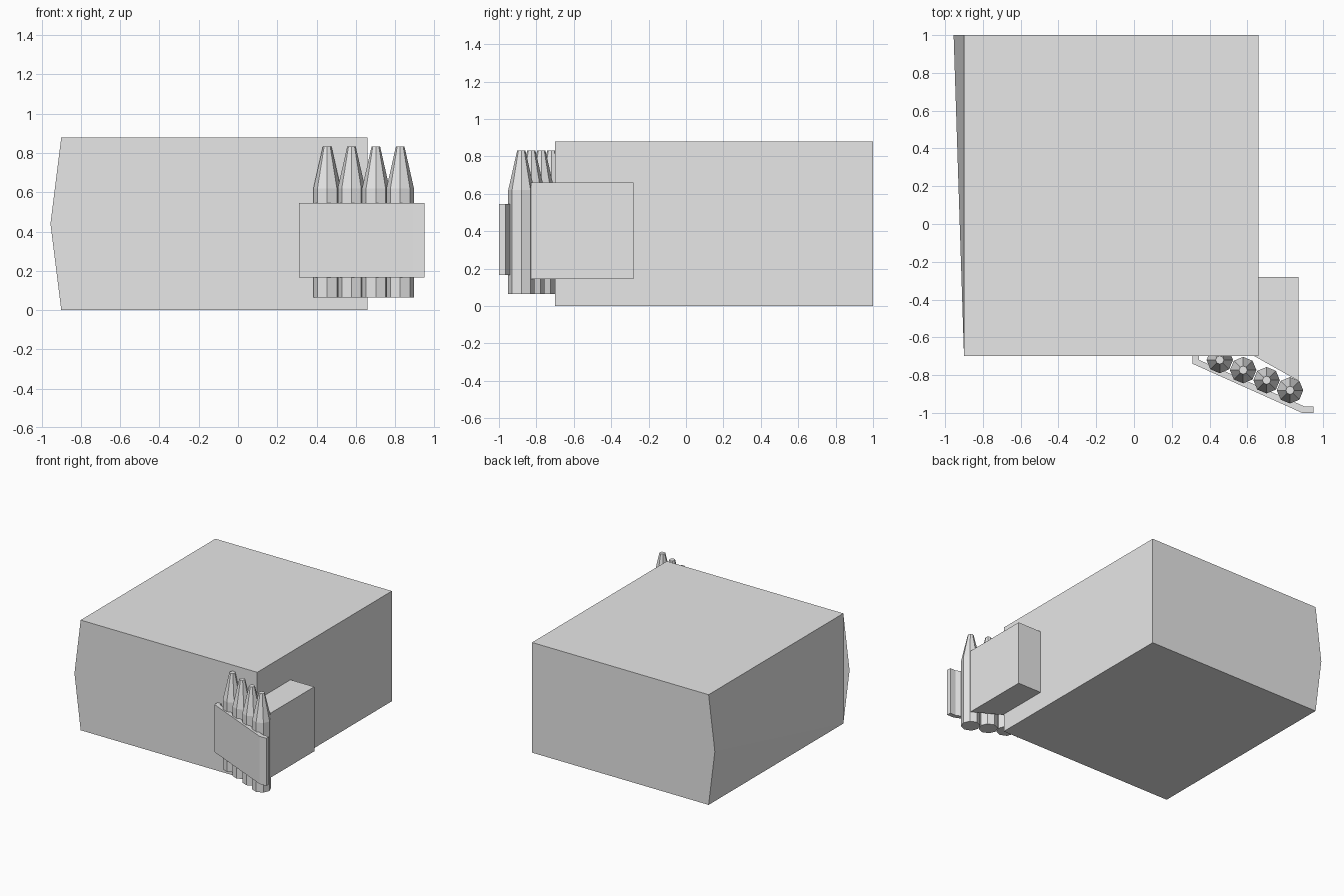
import bpy
import bmesh
from math import cos, sin, tau

old = bpy.data.objects.get("Cube")
if old:
    bpy.data.objects.remove(old, do_unlink=True)

grey = bpy.data.materials.new("plain_grey")
grey.use_nodes = True
GREY = (0.8, 0.8, 0.8, 1.0)
grey.diffuse_color = GREY
grey.node_tree.nodes["Principled BSDF"].inputs["Base Color"].default_value = GREY


def finish(name, bm, fix_normals=True):
    if fix_normals:
        bmesh.ops.recalc_face_normals(bm, faces=bm.faces[:])
    mesh = bpy.data.meshes.new(name)
    bm.to_mesh(mesh)
    bm.free()
    mesh.materials.append(grey)
    obj = bpy.data.objects.new(name, mesh)
    bpy.context.collection.objects.link(obj)
    return obj


def prism(name, outline, low, high):
    """Extrude a plan outline straight up."""
    bm = bmesh.new()
    base = bm.faces.new([bm.verts.new((x, y, low)) for x, y in outline])
    top = bmesh.ops.extrude_face_region(bm, geom=[base], use_keep_orig=True)["geom"]
    verts = [v for v in top if isinstance(v, bmesh.types.BMVert)]
    bmesh.ops.translate(bm, verts=verts, vec=(0, 0, high - low))
    return finish(name, bm)


def lathe(name, center, rings, sides=8):
    """Faceted upright solid from (radius, height) rings."""
    bm = bmesh.new()
    loops = []
    for radius, z in rings:
        loops.append([bm.verts.new((center[0] + radius * cos(tau * i / sides),
                                    center[1] + radius * sin(tau * i / sides), z))
                      for i in range(sides)])
    for a, b in zip(loops, loops[1:]):
        for i in range(sides):
            j = (i + 1) % sides
            bm.faces.new((a[i], a[j], b[j], b[i]))
    bm.faces.new(loops[0][::-1])
    bm.faces.new(loops[-1])
    return finish(name, bm)


# Main body: five-sided ends, with the left wall bowing out towards the back
profile = [(-0.9, 0), (0.66, 0), (0.66, 0.88), (-0.9, 0.88), (-0.955, 0.44)]
bm = bmesh.new()
front = [bm.verts.new((x, -0.7, z)) for x, z in profile]
back = [bm.verts.new((x, 1.0, z)) for x, z in profile]
bm.faces.new(front)
bm.faces.new(back[::-1])
for i in range(3):
    bm.faces.new((front[i + 1], front[i], back[i], back[i + 1]))
peak = back[4]
for a, b in ((back[3], front[3]), (front[3], front[0]), (front[0], back[0])):
    bm.faces.new((a, peak, b)[::-1])
finish("main_body", bm, fix_normals=False)

# Side pouch with an angled front
prism("side_pouch", [(0.6, -0.28), (0.87, -0.28), (0.87, -0.83), (0.62, -0.69)],
      0.145, 0.66)

# Slanted strap holding the row of rounds
prism("holder_strap", [(0.31, -0.69), (0.31, -0.74), (0.89, -1.0), (0.95, -1.0),
                       (0.95, -0.965), (0.9, -0.965), (0.345, -0.72), (0.345, -0.69)],
      0.165, 0.545)

# Four tapered rounds along the slant
for n in range(4):
    lathe(f"round_{n + 1}", (0.454 + 0.124 * n, -0.72 - 0.0535 * n),
          [(0.07, 0.065), (0.07, 0.62), (0.022, 0.832)])
